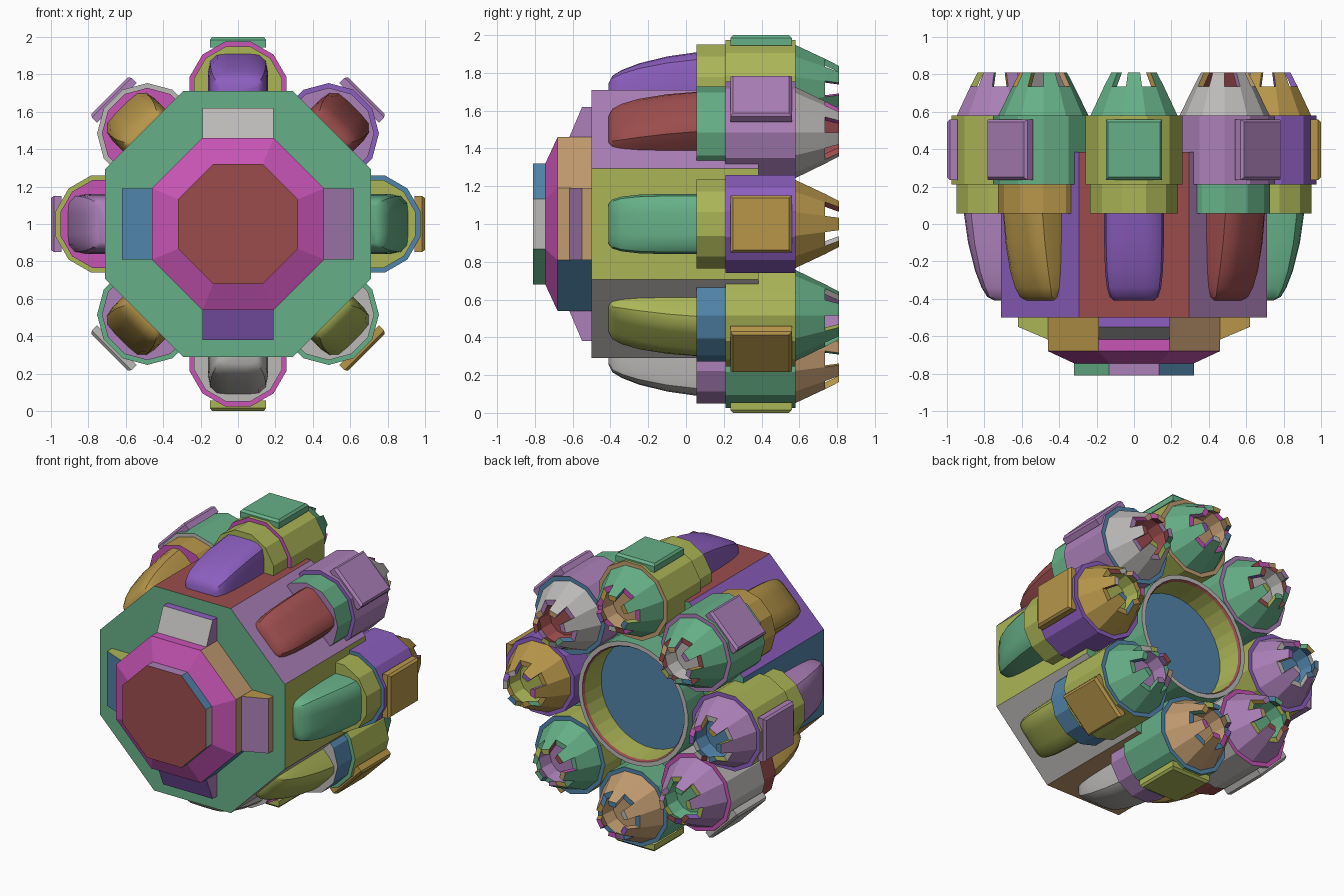
import bpy, bmesh, math
from mathutils import Matrix, Vector

cube = bpy.data.objects.get("Cube")
if cube:
    bpy.data.objects.remove(cube, do_unlink=True)

PALETTE = {
    "green": (0.40, 0.69, 0.53), "magenta": (0.78, 0.33, 0.71), "red": (0.61, 0.30, 0.30),
    "blue": (0.32, 0.52, 0.67), "mauve": (0.67, 0.50, 0.72), "purple": (0.55, 0.37, 0.75),
    "olive": (0.67, 0.71, 0.34), "gold": (0.72, 0.59, 0.29), "tan": (0.76, 0.61, 0.44),
    "grey": (0.74, 0.73, 0.72)}
NAMES = list(PALETTE)
MATS = {}
for key, srgb in PALETTE.items():
    mat = bpy.data.materials.new(key)
    mat.use_nodes = True
    colour = [((c + 0.055) / 1.055) ** 2.4 for c in srgb] + [1]
    mat.diffuse_color = colour
    mat.node_tree.nodes["Principled BSDF"].inputs["Base Color"].default_value = colour
    MATS[key] = mat


def ring(n, apothem, y, v=0):
    """Regular polygon around the y axis; side 0 faces up, counted towards +x."""
    r, step = apothem / math.cos(math.pi / n), math.tau / n
    return [Vector((r * math.sin((j - .5) * step), y, v + r * math.cos((j - .5) * step)))
            for j in range(n)]


def loft(name, rings, bands, start=None, end=None, angle=0, smooth=False):
    """Skin the rings; each band takes one colour or a list with one per side."""
    bm = bmesh.new()
    used = []

    def slot(colour):
        if colour not in used:
            used.append(colour)
        return used.index(colour)

    verts = [[bm.verts.new(p) for p in r] for r in rings]
    n = len(rings[0])
    for i in range(len(rings) - 1):
        for j in range(n):
            k = (j + 1) % n
            f = bm.faces.new((verts[i][j], verts[i][k], verts[i + 1][k], verts[i + 1][j]))
            band = bands[i] if isinstance(bands, list) else bands
            f.material_index = slot(band if isinstance(band, str) else band[j])
    for loop, colour in ((verts[0], start), (verts[-1], end)):
        if colour:
            bm.faces.new(loop).material_index = slot(colour)
    bmesh.ops.recalc_face_normals(bm, faces=bm.faces)
    bm.transform(Matrix.Translation((0, 0, 1)) @ Matrix.Rotation(angle, 4, 'Y'))
    mesh = bpy.data.meshes.new(name)
    bm.to_mesh(mesh)
    bm.free()
    for colour in used:
        mesh.materials.append(MATS[colour])
    obj = bpy.data.objects.new(name, mesh)
    bpy.context.collection.objects.link(obj)
    if smooth:
        bpy.ops.object.select_all(action='DESELECT')
        obj.select_set(True)
        bpy.context.view_layer.objects.active = obj
        bpy.ops.object.shade_smooth_by_angle(angle=math.radians(35))
    return obj


# Octagonal body and stepped nose
loft("body", [ring(8, .71, -.5), ring(8, .71, .385)],
     [["red", "mauve", "olive", "grey", "tan", "gold", "blue", "purple"]], "green", "green")
loft("nose", [ring(8, .32, -.81), ring(8, .32, -.745), ring(8, .46, -.68), ring(8, .46, -.5)],
     [["mauve", "blue", "grey", "green", "tan", "olive", "purple", "green"], "magenta",
      ["magenta", "tan", "tan", "blue", "purple", "green", "mauve", "gold"]], "red", "green")

# Wedges around the nose: slope, outer face, start side, end side
WEDGES = [("top", "grey", "purple", "olive", "mauve"), ("left", "mauve", "tan", "gold", "green"),
          ("bottom", "purple", "green", "mauve", "blue"), ("right", "blue", "olive", "red", "olive")]
for i, (side, slope, outer, first, last) in enumerate(WEDGES):
    profile = [(-.62, .455), (-.55, .62), (-.49, .62), (-.49, .455)]
    loft(side + "_wedge", [[Vector((u, y, v)) for y, v in profile] for u in (-.19, .19)],
         [[slope, outer, outer, outer]], first, last, angle=i * math.pi / 2)

# Round rear socket with a sunken floor
loft("rear_socket", [ring(32, .42, .36), ring(32, .42, .58), ring(32, .39, .58),
                     ring(32, .38, .565), ring(32, .37, .40)],
     ["green", "grey", "red", "olive"], end="blue")


def pod_section(y, h, w, base):
    half = [(w, -.06), (w, h * .5), (w * .93, h * .8), (w * .7, h * .97), (w * .35, h)]
    pts = half + [(-u, v) for u, v in reversed(half)]
    return [Vector((u, y, base + v)) for u, v in pts]


def rect(u, y0, y1, v):
    return [Vector(p) for p in ((-u, y0, v), (u, y0, v), (u, y1, v), (-u, y1, v))]


POD = [(-.41, .03, .105), (-.39, .07, .13), (-.34, .10, .145),
       (-.25, .135, .155), (-.1, .172, .16), (.06, .195, .16)]

# One row per thruster, clockwise from the top:
# pod, collar, collar front, barrel, barrel front, plate, nozzle, barrel back, inside
THRUSTERS = [
    "purple olive olive olive magenta green green tan tan",
    "red green mauve mauve purple mauve grey blue red",
    "green olive olive purple blue gold gold purple olive",
    "olive blue grey olive green gold green blue mauve",
    "grey mauve grey green magenta olive tan blue tan",
    "gold red mauve grey green grey mauve magenta green",
    "mauve olive magenta olive olive mauve mauve purple blue",
    "gold gold magenta green grey mauve green mauve grey"]

for i, row in enumerate(THRUSTERS):
    pod, collar, collar_front, barrel, barrel_front, plate, nozzle, back, inside = row.split()
    a = i * math.pi / 4
    c = .685 if i % 2 else .715
    tag = f"_{i + 1}"
    loft("pod" + tag, [pod_section(y, h, w, c) for y, h, w in POD], pod, pod, pod, a, True)
    loft("collar" + tag, [ring(12, .235, .055, c), ring(12, .235, .22, c)],
         collar, collar_front, collar, a)
    loft("barrel" + tag, [ring(12, .26, .21, c), ring(12, .26, .58, c)],
         barrel, barrel_front, back, a)
    loft("barrel_plate" + tag,
         [rect(.15, .235, .56, c + .23), rect(.15, .235, .56, c + .27),
          rect(.138, .25, .545, c + .285)], plate, end=plate, angle=a)
    # Hollow nozzle with six teeth on alternate sides
    rim_out, rim_in = ring(12, .16, .735, c), ring(12, .125, .735, c)
    tip_out, tip_in = ring(12, .122, .81, c), ring(12, .088, .81, c)
    other = NAMES[(i * 3 + 1) % len(NAMES)]
    loft("nozzle" + tag, [ring(12, .235, .575, c), rim_out, rim_in, ring(12, .11, .64, c)],
         [nozzle, other, inside], end=inside, angle=a)
    for k in range(0, 12, 2):
        quads = [[o[k], o[k + 1], n[k + 1], n[k]]
                 for o, n in ((rim_out, rim_in), (tip_out, tip_in))]
        mix = [NAMES[(i + k * 2 + d) % len(NAMES)] for d in (0, 3, 7)]
        loft(f"tooth{tag}_{k // 2 + 1}", quads, [[nozzle, mix[0], inside, mix[1]]],
             None, mix[2], a)
